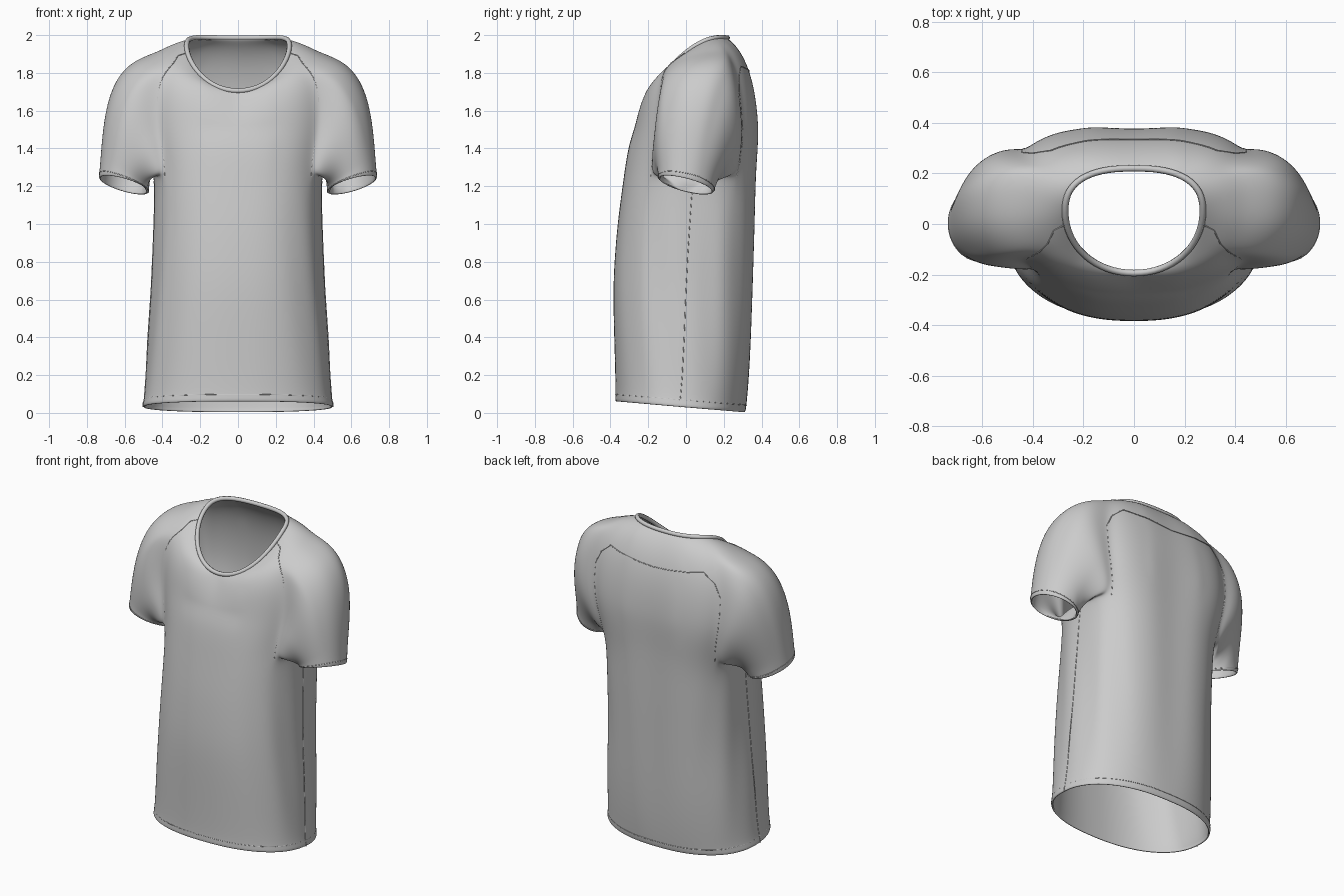
import bpy, bmesh, math
from mathutils import Vector

if "Cube" in bpy.data.objects:
    bpy.data.objects.remove(bpy.data.objects["Cube"])

K = 16            # quarter-turn column count: -K front, 0 side, +K back
UP = 8            # rows from chest to neckline


def ring_point(k, z, hw, yf, yb, yc, ef, eb):
    """Point on a superellipse half ring on the +x side (own squareness front and back)."""
    a = k / K * math.pi / 2
    e = eb if k > 0 else ef
    c, s = max(0.0, math.cos(a)), math.sin(a)
    if abs(k) == K:
        c = 0.0
    sy = math.copysign(abs(s) ** (2 / e), s)
    y = yc + (yb - yc) * sy if s > 0 else yc + (yc - yf) * sy
    return Vector((hw * c ** (2 / e), y, z))


def bezier(pts, t):
    pts = list(pts)
    while len(pts) > 1:
        pts = [a.lerp(b, t) for a, b in zip(pts, pts[1:])]
    return pts[0]


def tube(name, paths, radius, cyclic=False):
    """Thin round strand along one or more paths."""
    cu = bpy.data.curves.new(name, 'CURVE')
    cu.dimensions = '3D'
    cu.bevel_depth = radius
    cu.bevel_resolution = 2
    for path in paths:
        sp = cu.splines.new('POLY')
        sp.points.add(len(path) - 1)
        for p, co in zip(sp.points, path):
            p.co = (*co, 1)
        sp.use_cyclic_u = cyclic
    ob = bpy.data.objects.new(name, cu)
    bpy.context.collection.objects.link(ob)
    return ob


def flip(path):
    return [Vector((-p.x, p.y, p.z)) for p in path]


# Torso cross-sections: z, half width, front y, back y, side y, squareness front / back
BODY = [
    (0.030, .502, -.372, .312, -.03, 2.3, 2.3),
    (0.045, .505, -.376, .318, -.03, 2.3, 2.3),
    (0.070, .497, -.373, .322, -.03, 2.3, 2.3),
    (0.20, .486, -.375, .337, -.02, 2.35, 2.35),
    (0.40, .474, -.381, .352, -.01, 2.4, 2.4),
    (0.65, .456, -.387, .364, .00, 2.4, 2.4),
    (0.85, .449, -.375, .370, .01, 2.4, 2.5),
    (1.00, .445, -.362, .374, .02, 2.4, 2.6),
    (1.15, .442, -.343, .377, .03, 2.45, 2.7),
    (1.26, .445, -.328, .380, .05, 2.5, 2.8),
    (1.33, .455, -.318, .383, .07, 2.5, 2.95),
    (1.42, .472, -.302, .388, .08, 2.5, 3.1),
    (1.50, .490, -.276, .390, .08, 2.5, 3.2),
]

bm = bmesh.new()
grid = []
for z, *rest in BODY:
    row = []
    for k in range(-K, K + 1):
        p = ring_point(k, z, *rest)
        p.z -= .087 * (p.y + .03) * max(0, 1 - z / 1.2)
        # soft valley down the spine and gentle drape folds at the sides
        if p.y > 0:
            p.y -= .014 * math.exp(-(p.x / .13) ** 2) * min(1, z / .6)
        p.x += .005 * math.sin(k * 1.1 + z * 3) * math.sin(math.pi * min(1, z / 1.3)) * math.cos(k / K * math.pi / 2)
        row.append(bm.verts.new(p))
    grid.append(row)

# Shoulders: each column curves from the chest over to the neckline
chest = [v.co.copy() for v in grid[-1]]
for i in range(1, UP + 1):
    row = []
    for k in range(-K, K + 1):
        c = math.cos(k / K * math.pi / 2)
        zfb = 1.60 if k < 0 else 1.86
        ctrl = ring_point(k, zfb + (1.98 - zfb) * c, .54, -.248, .370, .08, 2.35, 2.7)
        neck = ring_point(k, 0, .272, -.194, .220, .05, 2.05, 2.5)
        neck.z = 1.705 + .283 * math.sin((neck.y + .194) / .414 * 1.7)
        row.append(bm.verts.new(bezier((chest[k + K], ctrl, neck), i / UP)))
    grid.append(row)

# Body faces, leaving a rectangular patch open for the armhole
R0 = 9
R1 = len(BODY) - 1 + 5
KF, KB = -6, 6


def at(r, k):
    return grid[r][k + K]


for r in range(len(grid) - 1):
    for k in range(-K, K):
        if not (R0 <= r < R1 and KF <= k < KB):
            bm.faces.new((at(r, k), at(r, k + 1), at(r + 1, k + 1), at(r + 1, k)))

# Armhole loop, starting under the arm and running backwards, up and over
loop = [at(R0, k) for k in range(0, KB)]
loop += [at(r, KB) for r in range(R0, R1)]
loop += [at(R1, k) for k in range(KB, KF, -1)]
loop += [at(r, KF) for r in range(R1, R0, -1)]
loop += [at(R0, k) for k in range(KF, 0)]
n = len(loop)
lengths = [(loop[(i + 1) % n].co - loop[i].co).length for i in range(n)]
total = sum(lengths)

# Sleeve: every armhole vertex follows a curve out and down to the cuff
STEPS = [i / 12 for i in range(12)] + [.965, 1]
S = len(STEPS) - 1
centre = Vector((.605, 0, 1.205))
across, along = Vector((.132, 0, .036)), Vector((0, .147, -.036))
cuff_up = Vector((-.10, .10, 1)).normalized()
sleeve = [loop] + [[] for _ in range(S)]
for i, v in enumerate(loop):
    phi = sum(lengths[:i]) / total * 2 * math.pi
    radial = -across * math.cos(phi) + along * math.sin(phi)
    top = .5 - .5 * math.cos(phi)
    p0, p3 = v.co.copy(), centre + radial
    d = (p3 - p0).length
    out_dir = Vector((1, 0, -.2 + .12 * top)).normalized()
    puff = Vector((0, .05 * math.sin(phi), 0))
    path = (p0, p0 + out_dir * d * (.25 + .17 * top) + puff,
            p3 + cuff_up * d * .36 + puff * .7, p3)
    for s in range(1, S + 1):
        t = STEPS[s]
        fold = .06 * math.sin(9 * phi) * math.sin(math.pi * t ** .7) * (1 - top)
        sleeve[s].append(bm.verts.new(bezier(path, t) + radial * fold))
for s in range(S):
    for i in range(n):
        j = (i + 1) % n
        bm.faces.new((sleeve[s][i], sleeve[s][j], sleeve[s + 1][j], sleeve[s + 1][i]))

# Tidy up, then relax the cloth around the armhole
bmesh.ops.delete(bm, geom=[v for v in bm.verts if not v.link_faces], context='VERTS')
fixed = set(sleeve[S] + sleeve[S - 1])
relax = [v for v in bm.verts if v.co.z > 1.2 and v.co.x > .2 and not v.is_boundary and v not in fixed]
for _ in range(3):
    bmesh.ops.smooth_vert(bm, verts=relax, factor=.5, use_axis_x=True, use_axis_y=True, use_axis_z=True)


def coords(verts):
    return [v.co.copy() for v in verts]


neckline = coords(grid[-1])
hem_line = coords(grid[2])
cuff_line = coords(sleeve[S - 1])
front_seam = coords([at(r, KF) for r in range(R0, R1 + 1)] +
                    [at(R1 + 1, KF + 1), at(R1 + 2, KF + 3), at(R1 + 3, KF + 4)])
YOKE = len(BODY) - 1 + 4
back_seam = coords([at(r, KB) for r in range(R0, YOKE - 1)] +
                   [at(YOKE - 1, KB + 1)] + [at(YOKE, k) for k in range(KB + 3, K + 1)])
side_seam = coords([at(r, 0) for r in range(0, R0 + 1)])

# Shirt body object
me = bpy.data.meshes.new("shirt_body")
bm.to_mesh(me)
bm.free()
shirt = bpy.data.objects.new("shirt_body", me)
bpy.context.collection.objects.link(shirt)
m = shirt.modifiers.new("mirror", 'MIRROR')
m.use_clip = True
m.merge_threshold = .0005
m = shirt.modifiers.new("cloth_thickness", 'SOLIDIFY')
m.thickness = .012
m.offset = -1
m = shirt.modifiers.new("smooth", 'SUBSURF')
m.levels = m.render_levels = 2
me.polygons.foreach_set("use_smooth", [True] * len(me.polygons))

# Collar rib and stitched seams
tube("collar", [neckline + flip(neckline)[-2:0:-1]], .013, True)
tube("hem_stitch", [hem_line + flip(hem_line)[-2:0:-1]], .002, True)
tube("cuff_stitches", [cuff_line, flip(cuff_line)], .002, True)
tube("front_shoulder_seams", [front_seam, flip(front_seam)], .0025)
tube("back_yoke_seam", [back_seam + flip(back_seam)[-2::-1]], .0025)
tube("side_seams", [side_seam, flip(side_seam)], .002)
